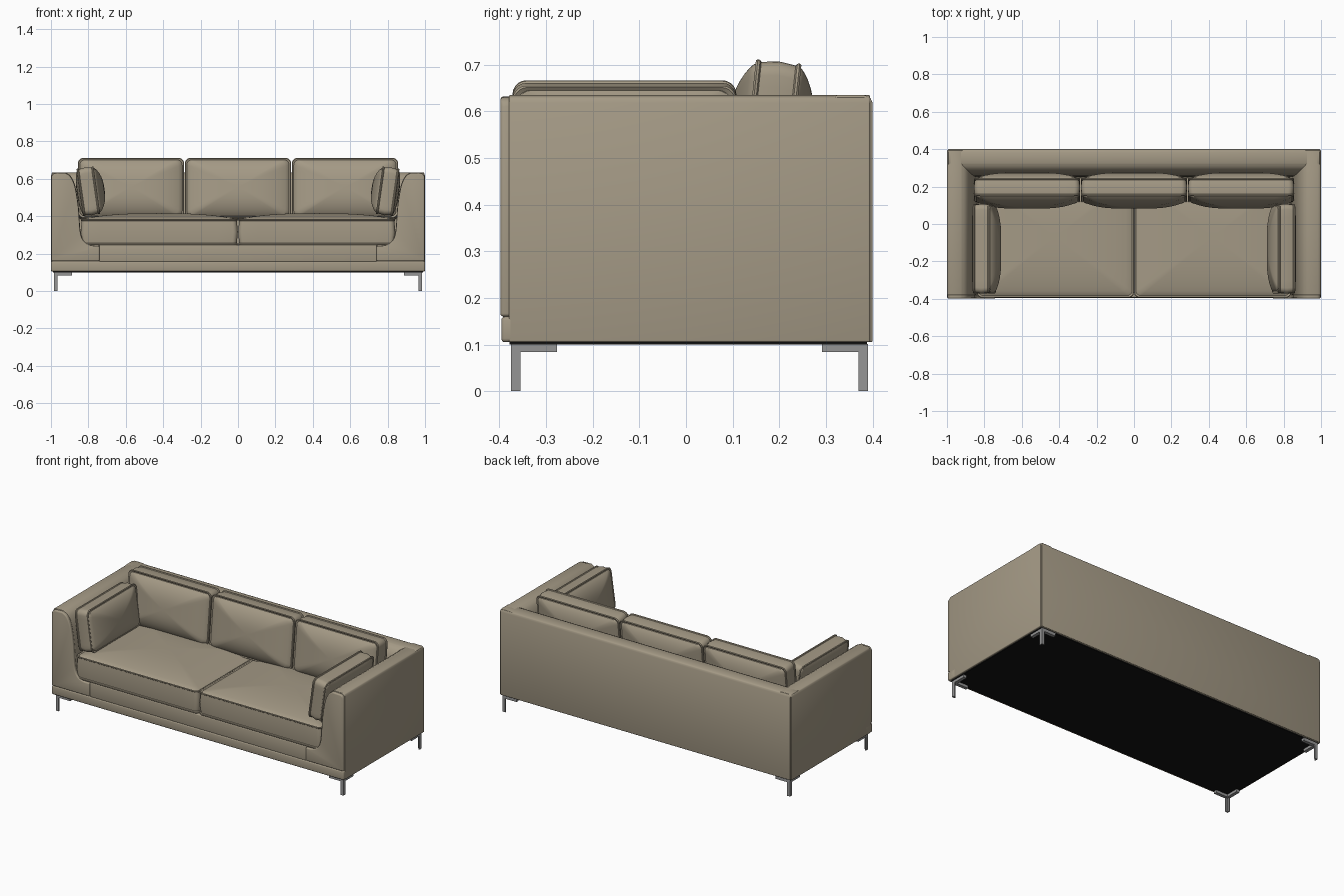
import bpy, bmesh, math
from mathutils import Matrix, Vector

if "Cube" in bpy.data.objects:
    bpy.data.objects.remove(bpy.data.objects["Cube"])


def material(name, rgb):
    m = bpy.data.materials.new(name)
    m.diffuse_color = (*rgb, 1)
    m.use_nodes = True
    m.node_tree.nodes["Principled BSDF"].inputs["Base Color"].default_value = m.diffuse_color
    return m


FABRIC = material("taupe fabric", (0.37, 0.32, 0.235))
METAL = material("grey metal", (0.30, 0.30, 0.30))
BLACK = material("black lining", (0.006, 0.006, 0.006))

MIRROR = Matrix.Scale(-1, 4, (1, 0, 0))


def finish(bm, name, mat):
    bmesh.ops.recalc_face_normals(bm, faces=bm.faces)
    me = bpy.data.meshes.new(name)
    bm.to_mesh(me)
    bm.free()
    me.materials.append(mat)
    ob = bpy.data.objects.new(name, me)
    bpy.context.collection.objects.link(ob)
    bpy.ops.object.select_all(action='DESELECT')
    ob.select_set(True)
    bpy.context.view_layer.objects.active = ob
    bpy.ops.object.shade_smooth_by_angle(angle=math.radians(40))
    return ob


def prism(name, pts, axis, lo, hi, mat, bevel=0.0, matrix=Matrix()):
    """Extrude a closed outline along one axis, then round its sharp edges."""
    bm = bmesh.new()

    def place(p, t):
        return {'x': (t, p[0], p[1]), 'y': (p[0], t, p[1]), 'z': (p[0], p[1], t)}[axis]

    a = [bm.verts.new(place(p, lo)) for p in pts]
    b = [bm.verts.new(place(p, hi)) for p in pts]
    bm.faces.new(a)
    bm.faces.new(b[::-1])
    for i in range(len(pts)):
        j = (i + 1) % len(pts)
        bm.faces.new((a[i], b[i], b[j], a[j]))
    bm.transform(matrix)
    bmesh.ops.recalc_face_normals(bm, faces=bm.faces)
    if bevel:
        edges = [e for e in bm.edges if e.calc_face_angle(0) > math.radians(40)]
        bmesh.ops.bevel(bm, geom=edges, offset=bevel, segments=3, profile=0.5,
                        affect='EDGES', clamp_overlap=True)
    return finish(bm, name, mat)


def box(name, x, y, z, mat, bevel=0.0):
    return prism(name, [(x[0], y[0]), (x[1], y[0]), (x[1], y[1]), (x[0], y[1])],
                 'z', z[0], z[1], mat, bevel)


def spline(pts, steps=4):
    """Smooth open curve through the points."""
    out = []
    for i in range(len(pts) - 1):
        p = [Vector(pts[max(0, min(len(pts) - 1, i + k))]) for k in (-1, 0, 1, 2)]
        for s in range(steps):
            t = s / steps
            out.append(0.5 * (2 * p[1] + (p[2] - p[0]) * t
                              + (2 * p[0] - 5 * p[1] + 4 * p[2] - p[3]) * t * t
                              + (3 * p[1] - p[0] - 3 * p[2] + p[3]) * t ** 3))
    return [tuple(v) for v in out] + [pts[-1]]


def cushion(name, hx, hy, t, front, back, radius, matrix):
    """Rounded pad: gusset of half thickness t, piped seams, bulging faces."""
    outline = []
    for cx, cy, start in ((1, 1, 0), (-1, 1, 90), (-1, -1, 180), (1, -1, 270)):
        arc = []
        for k in range(6):
            a = math.radians(start + 18 * k)
            arc.append(Vector((cx * (hx - radius) + radius * math.cos(a),
                               cy * (hy - radius) + radius * math.sin(a))))
        if outline:
            outline += [outline[-1].lerp(arc[0], k / 10) for k in range(1, 10)]
        outline += arc
    last, first = outline[-1], outline[0]
    outline += [last.lerp(first, k / 10) for k in range(1, 10)]

    # rings as (inset, scale, height) from the back centre to the front centre
    scales = (0.1, 0.25, 0.4, 0.55, 0.7, 0.82, 0.91, 0.97)

    def swell(s):
        return (1 - s ** 2.6) ** 0.8

    rings = [(0.006, s, -t - back * swell(s)) for s in scales]
    rim = [(0.010, t), (0.003, t + 0.004), (0.0, t), (0.001, t - 0.005), (0.005, t - 0.008)]
    rings += [(d, 1, -h) for d, h in rim]
    rings += [(0.0, 1, 0)]
    rings += [(d, 1, h) for d, h in rim[::-1]]
    rings += [(0.006, s, t + front * swell(s)) for s in scales[::-1]]

    bm = bmesh.new()
    loops = []
    for d, s, h in rings:
        fx, fy = s * (hx - d) / hx, s * (hy - d) / hy
        loops.append([bm.verts.new((p.x * fx, p.y * fy, h)) for p in outline])
    n = len(outline)
    for a, b in zip(loops, loops[1:]):
        for i in range(n):
            j = (i + 1) % n
            bm.faces.new((a[i], a[j], b[j], b[i]))
    for loop, h in ((loops[0], -t - back), (loops[-1], t + front)):
        c = bm.verts.new((0, 0, h))
        for i in range(n):
            bm.faces.new((loop[i], loop[(i + 1) % n], c))
    bm.transform(matrix)
    return finish(bm, name, FABRIC)


# Arms: rounded top, inner side sweeping down into the front rail
inner = spline([(-0.925, 0.635), (-0.895, 0.615), (-0.87, 0.56), (-0.852, 0.45),
                (-0.842, 0.32), (-0.822, 0.268), (-0.785, 0.247), (-0.74, 0.245)])
arm = [(-1, 0.105), (-1, 0.618), (-0.995, 0.63), (-0.982, 0.635)] + inner + [(-0.74, 0.105)]
panel = [(-0.998, 0.16), (-0.998, 0.61), (-0.992, 0.624), (-0.98, 0.63)] \
    + [(x - 0.001, z - 0.003) for x, z in inner] + [(-0.741, 0.16)]
for side, m in (("left", Matrix()), ("right", MIRROR)):
    prism(side + "_arm", arm, 'y', -0.38, 0.395, FABRIC, 0.004, m)
    prism(side + "_arm_front_panel", panel, 'y', -0.398, -0.372, FABRIC, 0.007, m)

# Backrest with a sloping inner face
back_inner = spline([(0.325, 0.635), (0.295, 0.618), (0.27, 0.57), (0.255, 0.45), (0.25, 0.25)])
prism("backrest", [(0.4, 0.105), (0.4, 0.618), (0.395, 0.63), (0.382, 0.635)] + back_inner
      + [(0.25, 0.105)], 'x', -0.994, 0.994, FABRIC, 0.004)

# Base and front rails
box("seat_base", (-0.8, 0.8), (-0.375, 0.3), (0.106, 0.245), FABRIC)
box("front_rail", (-0.742, 0.742), (-0.393, -0.36), (0.157, 0.246), FABRIC, 0.005)
box("bottom_rail", (-1, 1), (-0.396, -0.33), (0.105, 0.16), FABRIC, 0.008)
box("underside_lining", (-0.988, 0.988), (-0.378, 0.388), (0.1, 0.108), BLACK)

# Seat cushions
for side, x in (("left", -0.421), ("right", 0.421)):
    cushion(side + "_seat_cushion", 0.42, 0.325, 0.066, 0.034, 0.0, 0.025,
            Matrix.Translation((x, -0.068, 0.316)))

# Back cushions, leaning slightly
for name, x in (("left", -0.572), ("middle", 0), ("right", 0.572)):
    cushion(name + "_back_cushion", 0.284, 0.162, 0.045, 0.052, 0.045, 0.03,
            Matrix.Translation((x, 0.182, 0.546)) @ Matrix.Rotation(math.radians(84), 4, 'X'))

# Side cushions resting on the arms
upright = Matrix(((0, 0, 1, 0), (1, 0, 0, 0), (0, 1, 0, 0), (0, 0, 0, 1)))
lean = Matrix.Translation((-0.8, -0.132, 0.533)) \
    @ Matrix.Rotation(math.radians(-8), 4, 'Y') @ upright
for side, m in (("left", Matrix()), ("right", MIRROR)):
    cushion(side + "_side_cushion", 0.24, 0.129, 0.042, 0.045, 0.02, 0.03, m @ lean)


# Legs: angle-iron posts below angled corner brackets
def corner(size, width, x, y, sx, sy):
    shape = [(0, 0), (size, 0), (size, width), (width, width), (width, size), (0, size)]
    return [(x + sx * a, y + sy * b) for a, b in shape]


for fname, y, sy in (("front", -0.375, 1), ("rear", 0.39, -1)):
    for side, sx in (("left", 1), ("right", -1)):
        name = fname + "_" + side
        prism(name + "_leg", corner(0.02, 0.007, -0.985 * sx, y, sx, sy), 'z', 0, 0.09, METAL)
        prism(name + "_bracket", corner(0.098, 0.02, -0.985 * sx, y, sx, sy),
              'z', 0.084, 0.101, METAL)
